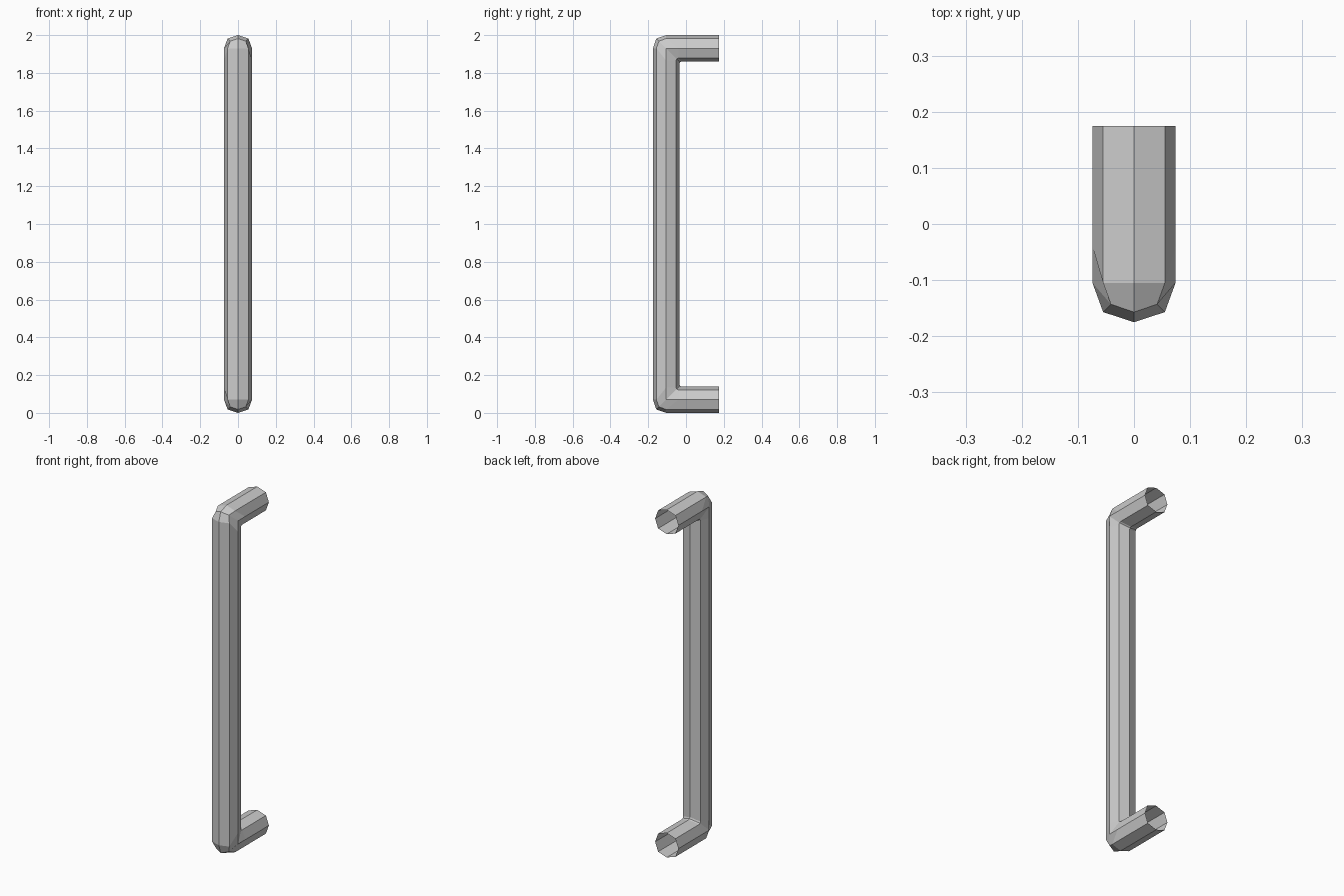
import bpy, bmesh

if "Cube" in bpy.data.objects:
    bpy.data.objects.remove(bpy.data.objects["Cube"])

YC, ZC, YEND = -0.105, 1.93, 0.175   # bar axis, leg axis, open leg end
# Octagon: (x, outward distance from the axis)
PROFILE = [(0, .07), (.055, .052), (.074, 0), (.055, -.052),
           (0, -.07), (-.055, -.052), (-.074, 0), (-.055, .052)]
FILLET = .012


def setback(d):
    # how far the tube ring stops short of the corner centre
    if d > 0:
        return 0
    return .065 if d == 0 else -d + FILLET


def leg_end(x, d):
    return (x, YEND, ZC + d)


def leg_start(x, d):
    return (x, YC + setback(d), ZC + d)


def corner(x, d):
    # outer side is a rounded dome, inner side a small chamfered fillet
    if d > .06:
        m = .052
    elif d > 0:
        m, x = .038, x * .75
    elif d == 0:
        m = 0
    else:
        m = d - FILLET * .3
    return (x, YC - m, ZC + m)


def bar_end(x, d):
    return (x, YC - d, ZC - setback(d))


# Upper half from open leg end to bar, then its mirror below
upper = [[f(x, d) for x, d in PROFILE] for f in (leg_end, leg_start, corner, bar_end)]
lower = [[(x, y, 2 - z) for x, y, z in ring] for ring in reversed(upper)]

bm = bmesh.new()
rings = [[bm.verts.new(p) for p in ring] for ring in upper + lower]
for a, b in zip(rings, rings[1:]):
    for i in range(8):
        j = (i + 1) % 8
        bm.faces.new((a[i], a[j], b[j], b[i]))
bmesh.ops.remove_doubles(bm, verts=bm.verts, dist=.0005)
bmesh.ops.recalc_face_normals(bm, faces=bm.faces)

# Tubular pull handle, ends left open
mesh = bpy.data.meshes.new("pull_handle")
bm.to_mesh(mesh)
bm.free()
handle = bpy.data.objects.new("pull_handle", mesh)
bpy.context.collection.objects.link(handle)
